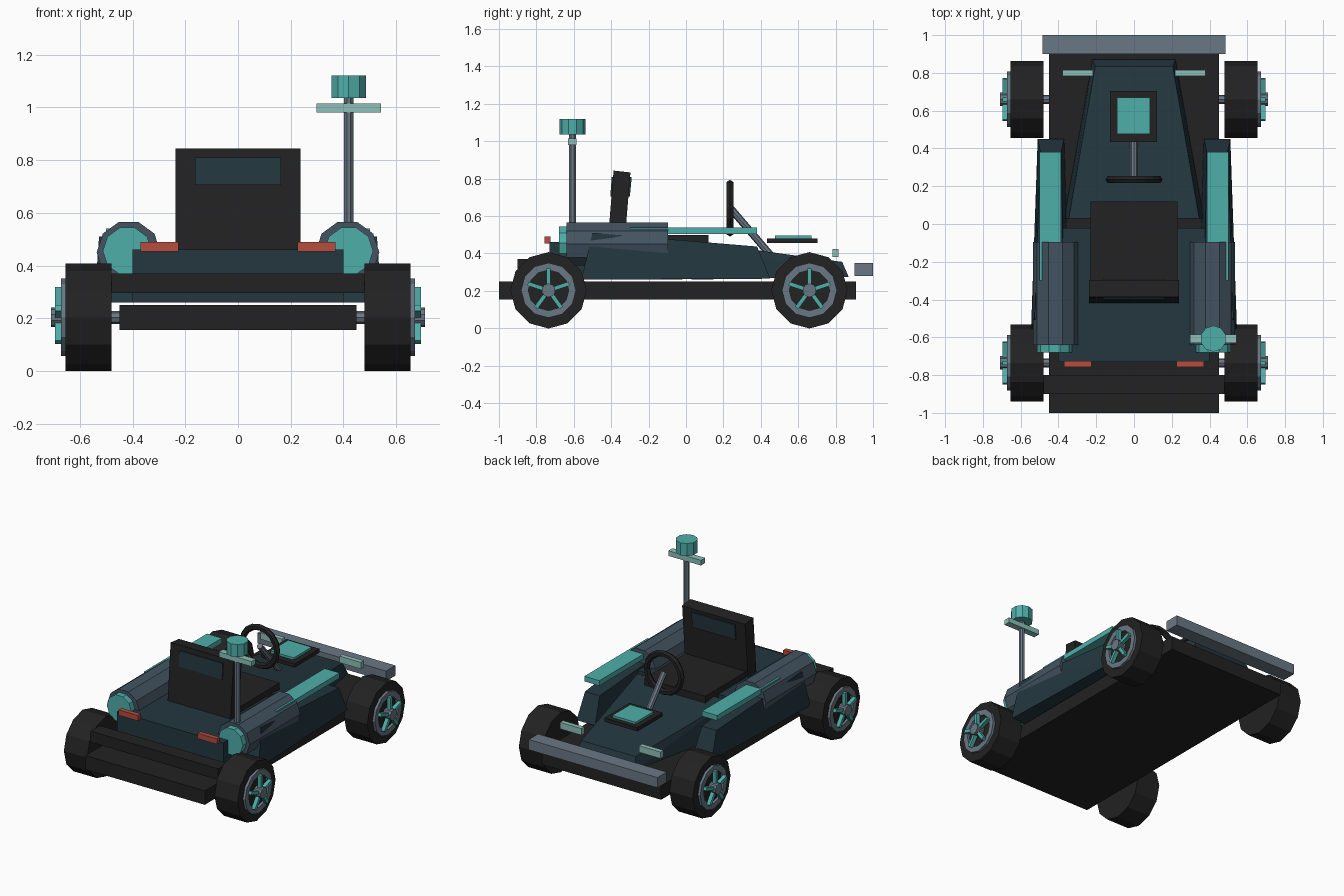
import bpy, bmesh, math
from mathutils import Vector, Matrix

if "Cube" in bpy.data.objects:
    bpy.data.objects.remove(bpy.data.objects["Cube"])

def mat(name, rgb):
    m = bpy.data.materials.new(name)
    lin = [(c / 255 / 12.92) if c < 11 else ((c / 255 + 0.055) / 1.055) ** 2.4 for c in rgb]
    m.diffuse_color = (*lin, 1)
    m.use_nodes = True
    m.node_tree.nodes["Principled BSDF"].inputs["Base Color"].default_value = m.diffuse_color
    return m

BLACK = mat("black", (34, 34, 34))
BODY = mat("dark_teal", (35, 55, 63))
TANK = mat("dark_slate", (67, 84, 97))
SLATE = mat("slate", (106, 120, 132))
TEAL = mat("teal", (79, 175, 170))
PALE = mat("pale_teal", (142, 192, 185))
RED = mat("red", (182, 76, 64))

def finish(name, bm, m):
    bmesh.ops.recalc_face_normals(bm, faces=bm.faces)
    me = bpy.data.meshes.new(name)
    bm.to_mesh(me)
    bm.free()
    me.materials.append(m)
    ob = bpy.data.objects.new(name, me)
    bpy.context.collection.objects.link(ob)
    return ob

def hull(name, pts, m):
    bm = bmesh.new()
    for p in pts:
        bm.verts.new(p)
    bmesh.ops.convex_hull(bm, input=bm.verts)
    bmesh.ops.dissolve_limit(bm, angle_limit=0.01, verts=bm.verts, edges=bm.edges)
    return finish(name, bm, m)

def box(name, x, y, z, m):
    return hull(name, [(a, b, c) for a in x for b in y for c in z], m)

def rod(name, a, b, r, n, m, phase=0.0, inner=0.0):
    """Prism from a to b with n sides; a tube when inner > 0."""
    a, b = Vector(a), Vector(b)
    d = (b - a).normalized()
    u = Vector((0, 0, 1)) if abs(d.z) < 0.9 else Vector((0, 1, 0))
    u = (u - d * u.dot(d)).normalized()
    v = d.cross(u)
    bm = bmesh.new()

    def ring(c, rad):
        return [bm.verts.new(c + rad * (u * math.cos(t) + v * math.sin(t)))
                for t in (2 * math.pi * (i + phase) / n for i in range(n))]

    def bridge(p, q):
        for i in range(n):
            j = (i + 1) % n
            bm.faces.new((p[i], p[j], q[j], q[i]))
    ra, rb = ring(a, r), ring(b, r)
    bridge(ra, rb)
    if inner:
        ia, ib = ring(a, inner), ring(b, inner)
        bridge(ia, ib)
        bridge(ra, ia)
        bridge(rb, ib)
    else:
        bm.faces.new(ra)
        bm.faces.new(rb)
    return finish(name, bm, m)

# Chassis and bumpers
box("chassis_plate", (-.45, .45), (-1, .91), (.155, .25), BLACK)
box("rear_bumper", (-.48, .48), (-.9, -.8), (.295, .37), BLACK)
box("front_bumper", (-.485, .485), (.9, 1), (.28, .35), SLATE)

# Main body: rear deck and tapered nose
box("rear_deck", (-.4, .4), (-.73, -.02), (.26, .46), BODY)
hull("nose", [(s * x, y, z) for s in (-1, 1) for x, y, z in (
    (.22, .87, .275), (.37, .03, .26), (.205, .835, .355), (.345, .03, .465))], BODY)

# Seat
box("seat_cushion", (-.23, .23), (-.32, .12), (.4, .5), BLACK)
hull("seat_back", [(x, y, z) for x in (-.237, .237) for y, z in (
    (-.42, .44), (-.33, .44), (-.387, .843), (-.297, .833))], BLACK)
hull("headrest_panel", [(x, y, z) for x in (-.163, .163) for y, z in (
    (-.405, .705), (-.397, .81), (-.3, .705), (-.29, .81))], BODY)

# Steering wheel and column
rod("steering_column", (0, .235, .645), (0, .47, .37), .02, 8, SLATE)
bpy.ops.mesh.primitive_torus_add(major_segments=16, minor_segments=6, major_radius=.13,
                                 minor_radius=.021, location=(0, .235, .642),
                                 rotation=(math.pi / 2, 0, 0))
wheel = bpy.context.object
wheel.name = "steering_wheel"
wheel.data.materials.append(BLACK)

# Dash display
box("display_frame", (-.127, .123), (.433, .703), (.455, .48), BLACK)
box("display_screen", (-.09, .086), (.477, .67), (.48, .495), TEAL)

# Mast with crossbar and sensor, right side only
rod("mast", (.42, -.607, .5), (.42, -.607, 1.04), .019, 8, SLATE, .5)
box("mast_crossbar", (.297, .543), (-.63, -.585), (.98, 1.015), PALE)
rod("mast_sensor", (.42, -.607, 1.035), (.42, -.607, 1.12), .069, 10, TEAL)

for s, side in ((-1, "left"), (1, "right")):
    # Side pods with plates
    hull(side + "_pod", [(s * x, y, z) for x, y, z in (
        (.34, -.56, .26), (.545, -.56, .26), (.37, .45, .265), (.51, .45, .265),
        (.37, -.5, .51), (.527, -.5, .51), (.385, .38, .437), (.495, .38, .437))], BODY)
    box(side + "_pod_plate", (s * .387, s * .5), (-.3, .38), (.505, .54), TEAL)
    # Rear tanks with end caps
    rod(side + "_tank", (s * .415, -.64, .45), (s * .415, -.095, .45), .121, 10, TANK, .5)
    rod(side + "_tank_cap", (s * .42, -.68, .455), (s * .42, -.63, .455), .093, 10, TEAL, .5)
    # Lights
    box(side + "_tail_light", (s * .225, s * .37), (-.757, -.725), (.453, .49), RED)
    box(side + "_headlight", (s * .217, s * .378), (.783, .815), (.38, .425), PALE)
    # Wheels
    for y, end in ((-.735, "rear"), (.66, "front")):
        n = side + "_" + end
        z = .203
        rod(n + "_tire", (s * .48, y, z), (s * .655, y, z), .204, 12, BLACK)
        rod(n + "_rim", (s * .65, y, z), (s * .672, y, z), .147, 12, SLATE, 0, .108)
        rod(n + "_axle", (s * .4, y, z), (s * .69, y, z), .024, 8, SLATE)
        rod(n + "_hub", (s * .65, y, z), (s * .71, y, z), .037, 10, SLATE)
        for k in range(5):
            ob = box(f"{n}_spoke_{k + 1}", (s * .668, s * .695), (-.011, .011), (.02, .116), TEAL)
            ob.data.transform(Matrix.Translation((0, y, z)) @ Matrix.Rotation(k * math.tau / 5, 4, 'X'))
